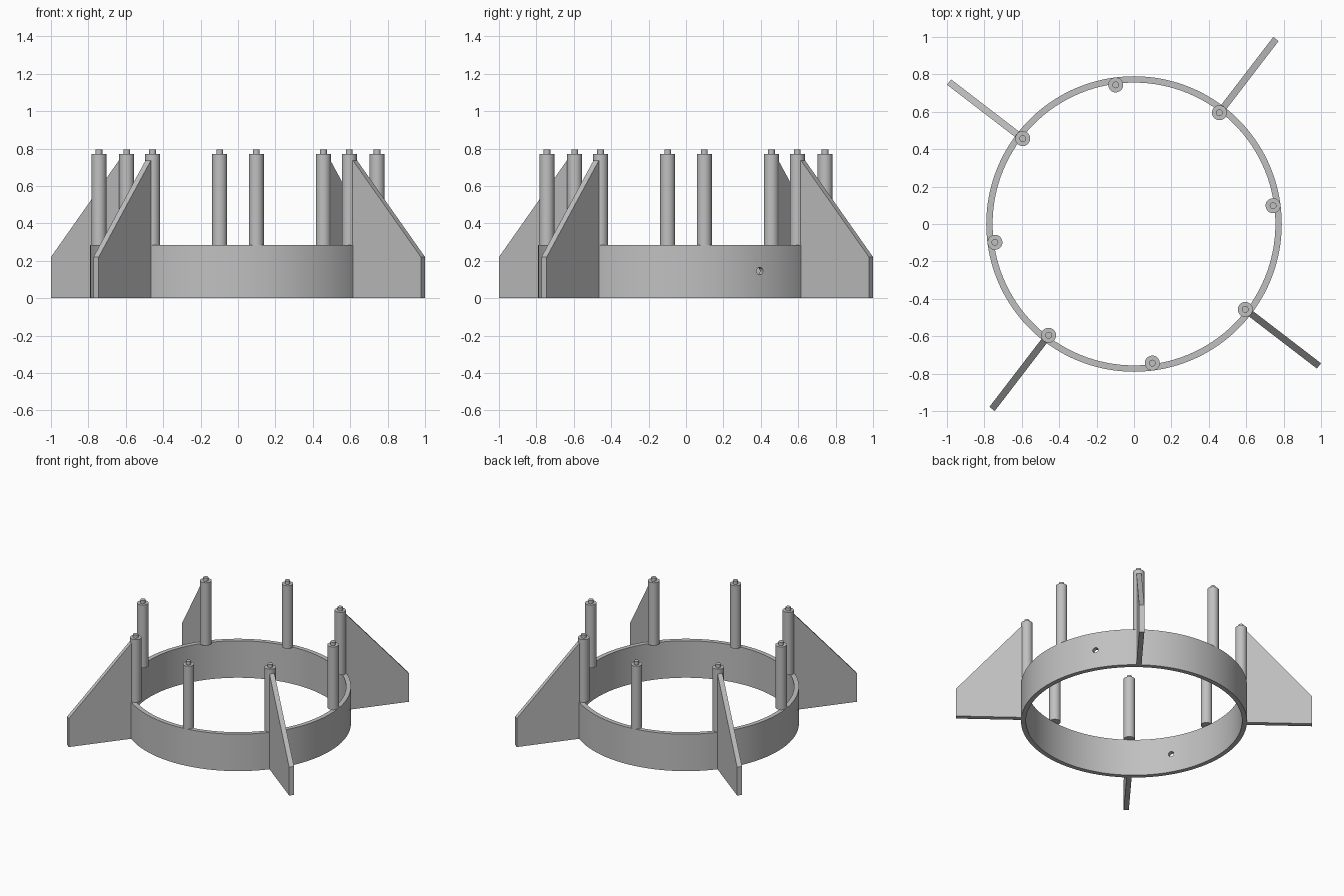
import bpy, bmesh, math
from mathutils import Matrix, Vector

if "Cube" in bpy.data.objects:
    bpy.data.objects.remove(bpy.data.objects["Cube"])

grey = bpy.data.materials.new("plain grey")
grey.diffuse_color = (0.53, 0.53, 0.53, 1)
grey.use_nodes = True
grey.node_tree.nodes["Principled BSDF"].inputs["Base Color"].default_value = grey.diffuse_color

RING_OUT, RING_IN, RING_H = 0.79, 0.756, 0.285
POST_R, POST_TOP, PIN_TOP = 0.04, 0.77, 0.795
FIN_T, FIN_END = 0.036, 1.2466


def finish(bm, name, smooth=True):
    bmesh.ops.recalc_face_normals(bm, faces=bm.faces)
    me = bpy.data.meshes.new(name)
    bm.to_mesh(me)
    bm.free()
    ob = bpy.data.objects.new(name, me)
    bpy.context.collection.objects.link(ob)
    me.materials.append(grey)
    if smooth:
        shade(ob)
    return ob


def shade(ob):
    bpy.ops.object.select_all(action='DESELECT')
    ob.select_set(True)
    bpy.context.view_layer.objects.active = ob
    bpy.ops.object.shade_smooth_by_angle(angle=math.radians(30))


def lathe(name, profile, steps, closed):
    """Spin an (r, z) profile round the z axis."""
    bm = bmesh.new()
    vs = [bm.verts.new((r, 0, z)) for r, z in profile]
    edges = [bm.edges.new(p) for p in zip(vs, vs[1:])]
    if closed:
        edges.append(bm.edges.new((vs[-1], vs[0])))
    bmesh.ops.spin(bm, geom=vs + edges, axis=(0, 0, 1), cent=(0, 0, 0),
                   angle=2 * math.pi, steps=steps)
    bmesh.ops.remove_doubles(bm, verts=bm.verts, dist=1e-5)
    return finish(bm, name, False)


# Base ring with a cross-drilled hole through both walls
ring = lathe("base_ring", [(RING_IN, 0), (RING_OUT, 0), (RING_OUT, RING_H),
                           (RING_IN, RING_H)], 128, True)
bm = bmesh.new()
bmesh.ops.create_cone(bm, cap_ends=True, segments=24, radius1=0.02,
                      radius2=0.02, depth=2,
                      matrix=Matrix.Translation((0, 0, 0.145))
                      @ Matrix.Rotation(math.radians(30), 4, 'Z')
                      @ Matrix.Rotation(math.pi / 2, 4, 'Y'))
drill = finish(bm, "hole_cutter", False)
drill.hide_render = True
drill.hide_viewport = True
cut = ring.modifiers.new("holes", 'BOOLEAN')
cut.operation = 'DIFFERENCE'
cut.solver = 'EXACT'
cut.object = drill
bpy.context.view_layer.objects.active = ring
bpy.ops.object.modifier_apply(modifier=cut.name)
bpy.data.objects.remove(drill)
shade(ring)

# Eight posts with small locating pins
for i in range(8):
    a = math.radians(7.5 + 45 * i)
    post = lathe(f"post_{i + 1}",
                 [(0, RING_H), (POST_R, RING_H), (POST_R, POST_TOP),
                  (0.018, POST_TOP), (0.018, PIN_TOP), (0, PIN_TOP)], 32, False)
    shade(post)
    post.location = (0.75 * math.cos(a), 0.75 * math.sin(a), 0)

# Four tapered fins behind every second post
for i in range(4):
    bm = bmesh.new()
    side = [(0.782, 0), (FIN_END, 0), (FIN_END, 0.22), (0.79, 0.735), (0.782, 0.735)]
    face = bm.faces.new([bm.verts.new((r, -FIN_T / 2, z)) for r, z in side])
    new = bmesh.ops.extrude_face_region(bm, geom=[face])["geom"]
    bmesh.ops.translate(bm, vec=Vector((0, FIN_T, 0)),
                        verts=[g for g in new if isinstance(g, bmesh.types.BMVert)])
    fin = finish(bm, f"fin_{i + 1}", False)
    fin.rotation_euler.z = math.radians(52.5 + 90 * i)
